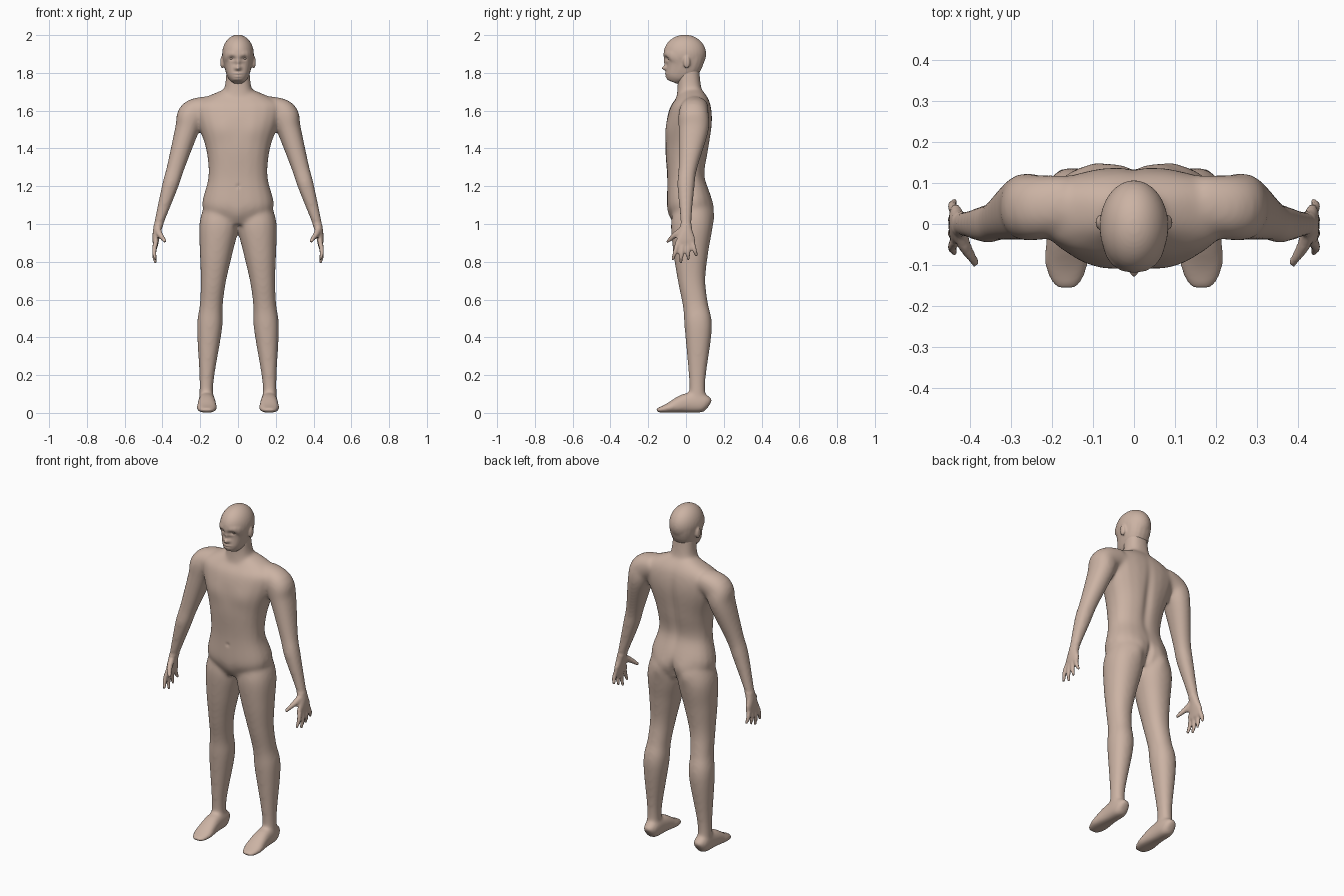
import bpy, bmesh, math
from mathutils import Vector, Matrix

cube = bpy.data.objects.get("Cube")
if cube:
    bpy.data.objects.remove(cube, do_unlink=True)

skin = bpy.data.materials.new("skin")
skin.use_nodes = True
skin.diffuse_color = (.6, .45, .37, 1)
skin.node_tree.nodes["Principled BSDF"].inputs["Base Color"].default_value = skin.diffuse_color

SIDES, STEPS = 20, 5


def resample(rings):
    """Smooth curve through the given rings of (x, y, z, half width, half depth)."""
    points = [Vector(ring) for ring in rings]
    last = len(points) - 1
    slopes = [(points[min(i + 1, last)] - points[max(i - 1, 0)]) / 2 for i in range(last + 1)]
    curve = []
    for i in range(last):
        for step in range(STEPS):
            t = step / STEPS
            blend = t * t * (3 - 2 * t)
            curve.append(points[i].lerp(points[i + 1], blend)
                         + slopes[i] * t * (1 - t) ** 2 - slopes[i + 1] * t * t * (1 - t))
    return curve + [points[last]]


def loft(bm, rings, depth=(0, 1, 0), power=2.2, mirror=True):
    """Closed tube of rounded cross-sections, optionally repeated on the other side."""
    rings = resample(rings)
    centres = [Vector(ring[:3]) for ring in rings]
    last = len(rings) - 1
    for side in ((1, -1) if mirror else (1,)):
        loops = []
        for i, ring in enumerate(rings):
            along = (centres[min(i + 1, last)] - centres[max(i - 1, 0)]).normalized()
            across = Vector(depth).cross(along).normalized()
            through = along.cross(across)
            loop = []
            for k in range(SIDES):
                angle = math.tau * k / SIDES
                c, s = math.cos(angle), math.sin(angle)
                point = (centres[i]
                         + across * ring[3] * math.copysign(abs(c) ** (2 / power), c)
                         + through * ring[4] * math.copysign(abs(s) ** (2 / power), s))
                loop.append(bm.verts.new((point.x * side, point.y, point.z)))
            loops.append(loop)
        for lower, upper in zip(loops, loops[1:]):
            for k in range(SIDES):
                n = (k + 1) % SIDES
                bm.faces.new((lower[k], lower[n], upper[n], upper[k]))
        bm.faces.new(loops[0])
        bm.faces.new(loops[-1])


def trunk(bm, rows):
    """Central upright tube from rows of (height, half width, front, back)."""
    loft(bm, [(0, (front + back) / 2, z, width, (back - front) / 2)
              for z, width, front, back in rows], power=2.4, mirror=False)


def ball(bm, centre, size, sides=(1, -1)):
    for side in sides:
        place = Matrix.Translation((centre[0] * side, *centre[1:]))
        bmesh.ops.create_uvsphere(bm, u_segments=32, v_segments=20, radius=1,
                                  matrix=place @ Matrix.Diagonal((*size, 1)))


def make(name, bm):
    bmesh.ops.recalc_face_normals(bm, faces=bm.faces)
    mesh = bpy.data.meshes.new(name)
    bm.to_mesh(mesh)
    bm.free()
    part = bpy.data.objects.new(name, mesh)
    bpy.context.scene.collection.objects.link(part)
    mesh.materials.append(skin)
    mesh.shade_smooth()
    return part


def fuse(part, voxel, soften, is_fine, front, back):
    """Merge overlapping parts into one skin, soften the joins and press in the relief."""
    merge = part.modifiers.new("merge", 'REMESH')
    merge.mode, merge.voxel_size = 'VOXEL', voxel
    graph = bpy.context.evaluated_depsgraph_get()
    mesh = bpy.data.meshes.new_from_object(part.evaluated_get(graph))
    part.modifiers.clear()
    part.data = mesh
    bm = bmesh.new()
    bm.from_mesh(mesh)
    for i in range(soften):
        verts = [v for v in bm.verts if i < 2 or not is_fine(v.co)]
        bmesh.ops.smooth_vert(bm, verts=verts, factor=.5,
                              use_axis_x=True, use_axis_y=True, use_axis_z=True)
    # Each dent or bump: side offset, height, half width, half height, push along y
    for v in bm.verts:
        x, y, z = abs(v.co.x), v.co.y, v.co.z
        relief = back if y > 0 else front
        fade = min(abs(y) / .05, 1)
        for offset, height, width, tall, push in relief:
            v.co.y += fade * push * math.exp(-((x - offset) / width) ** 2
                                             - ((z - height) / tall) ** 2)
    bm.to_mesh(mesh)
    bm.free()
    mesh.materials.clear()
    mesh.materials.append(skin)
    mesh.shade_smooth()


body = bmesh.new()

# Torso
trunk(body, [(1, .14, -.06, .11), (1.1, .19, -.1, .14), (1.25, .157, -.1, .1),
             (1.4, .17, -.11, .12), (1.55, .22, -.1, .14), (1.64, .22, -.07, .13),
             (1.71, .08, -.03, .08)])

# Neck
trunk(body, [(1.62, .1, -.06, .11), (1.73, .07, -.045, .08), (1.84, .06, -.05, .07)])

# Arms with palms
loft(body, [(.15, .05, 1.62, .06, .07), (.24, .04, 1.58, .077, .08),
            (.27, .04, 1.5, .064, .08), (.33, .01, 1.3, .047, .05),
            (.36, 0, 1.2, .043, .046), (.42, 0, 1, .025, .03),
            (.435, 0, .92, .018, .05), (.436, 0, .88, .012, .045)])

# Fingers fan out from the palm
for i in range(4):
    root = .033 - .025 * i
    tip = root * 1.7
    low = .79 + .02 * abs(i - 2)
    loft(body, [(.434, root, .91, .013, .013),
                (.444, (root + tip) / 2, (.9 + low) / 2, .012, .012),
                (.436, tip, low, .008, .008)])

# Thumbs
loft(body, [(.425, -.02, .97, .018, .018), (.41, -.06, .94, .015, .015),
            (.383, -.1, .905, .009, .009)])

# Legs spread towards the ankles: height, depth position, radius
legs = [(1.12, .03, .08), (1, .03, .104), (.85, .025, .087), (.7, .03, .067),
        (.57, .05, .061), (.45, .065, .067), (.2, .06, .04), (.1, .06, .036), (.04, .06, .036)]
loft(body, [(.17 - .07 * z ** 1.6, y, z, radius, radius + .006) for z, y, radius in legs])

# Feet resting on the ground: depth position, half width, half height
feet = [(.12, .025, .036), (.09, .042, .05), (0, .046, .052), (-.1, .054, .024), (-.157, .03, .012)]
loft(body, [(.165, y, height, width, height) for y, width, height in feet],
     depth=(0, 0, 1), power=2.5)

# Chest and belly in front; spine groove, buttocks and cleft behind
fuse(make("body", body), voxel=.0075, soften=14,
     is_fine=lambda p: abs(p.x) > .38 and p.z < 1,
     front=[(.09, 1.5, .07, .06, -.007), (0, 1.2, .01, .01, .005), (0, 1.04, .04, .04, -.006)],
     back=[(0, 1.4, .025, .2, -.012), (.075, 1.06, .055, .06, .017), (0, 1.04, .014, .06, -.02)])

# Skull, face and ears
head = bmesh.new()
ball(head, (0, -.006, 1.9), (.084, .113, .102), sides=(1,))
trunk(head, [(1.752, .028, -.1, -.04), (1.78, .052, -.113, 0), (1.84, .073, -.117, .08),
             (1.9, .08, -.119, .1), (1.95, .06, -.1, .08)])
ball(head, (.083, .004, 1.857), (.011, .018, .034))

# Nose tip, bridge, eye sockets, lips and chin
fuse(make("head", head), voxel=.005, soften=5, is_fine=lambda p: abs(p.x) > .08,
     front=[(0, 1.825, .016, .012, -.024), (0, 1.85, .011, .02, -.011),
            (.033, 1.877, .018, .012, .014), (0, 1.797, .022, .006, -.007),
            (0, 1.781, .018, .006, -.006), (0, 1.763, .02, .01, -.004)],
     back=[])

# Eyes
eyes = bmesh.new()
ball(eyes, (.033, -.085, 1.877), (.014, .012, .009))
make("eyes", eyes)
